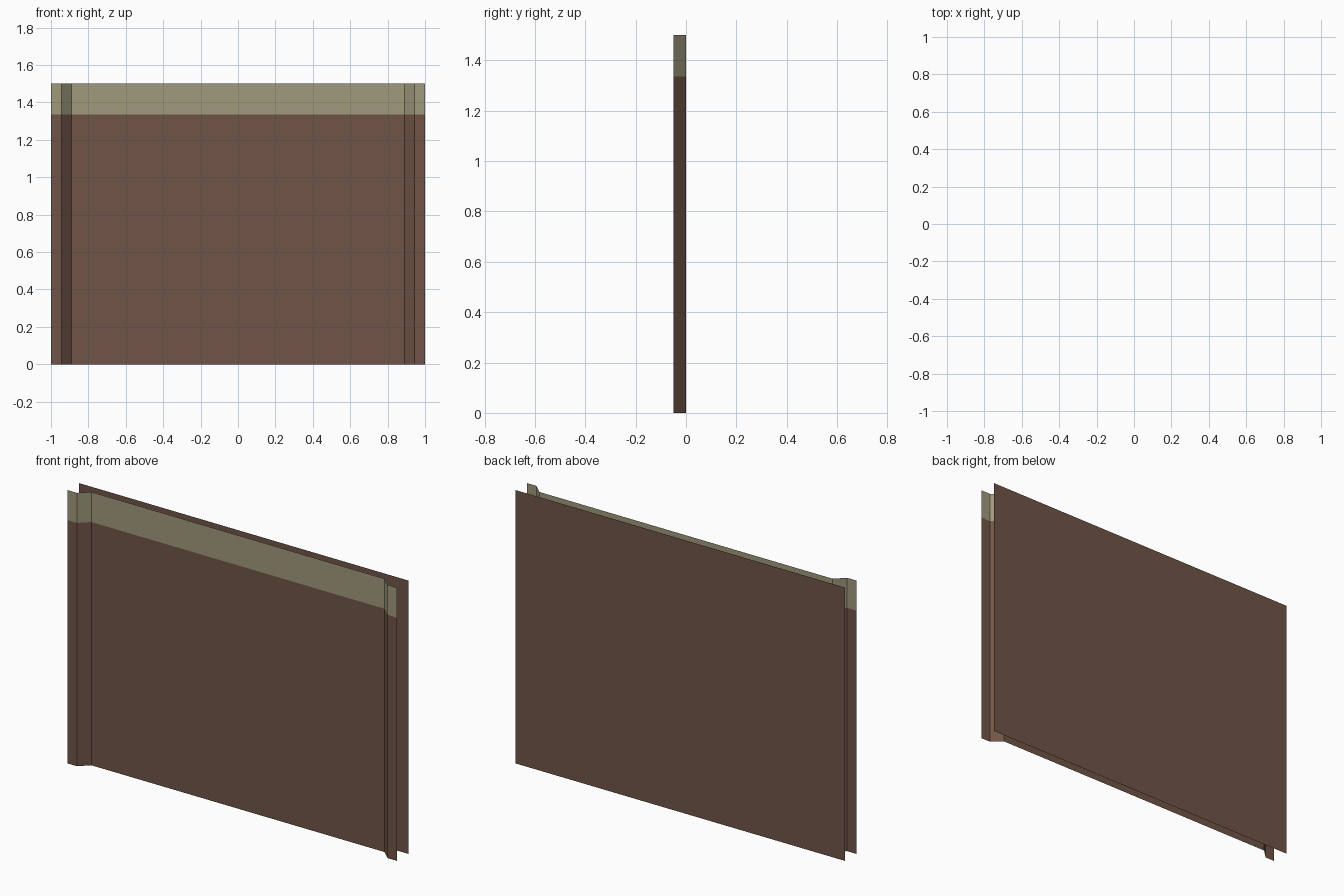
import bpy

if "Cube" in bpy.data.objects:
    bpy.data.objects.remove(bpy.data.objects["Cube"])

H, BAND = 1.5, 1.335  # panel height, start of the painted band


def material(name, rgb):
    m = bpy.data.materials.new(name)
    m.diffuse_color = (*rgb, 1.0)
    m.use_nodes = True
    m.node_tree.nodes["Principled BSDF"].inputs["Base Color"].default_value = m.diffuse_color
    return m


brown = material("dark brown", (0.162, 0.091, 0.063))
tan = material("olive tan", (0.352, 0.319, 0.202))


def sheet(name, profile, heights, mats):
    """Extrude an open xy profile upward through the heights, one material per row."""
    n = len(profile)
    verts = [(x, y, z) for z in heights for x, y in profile]
    faces, rows = [], []
    for r in range(len(heights) - 1):
        for i in range(n - 1):
            a = r * n + i
            faces.append((a, a + 1, a + n + 1, a + n))
            rows.append(r)
    me = bpy.data.meshes.new(name)
    me.from_pydata(verts, [], faces)
    for m in mats:
        me.materials.append(m)
    for p, r in zip(me.polygons, rows):
        p.material_index = r
    me.update()
    ob = bpy.data.objects.new(name, me)
    bpy.context.collection.objects.link(ob)
    return ob


# front wall skin: raised side flanges, slanted steps, recessed centre, top band
left = [(-1, -0.05), (-0.943, -0.05), (-0.89, 0)]
right = [(-x, y) for x, y in reversed(left)]
sheet("front_wall", left + right, [0, BAND, H], [brown, tan])

# flat back skin, facing +y
sheet("back_wall", [(1, 0.05), (-1, 0.05)], [0, H], [brown])
